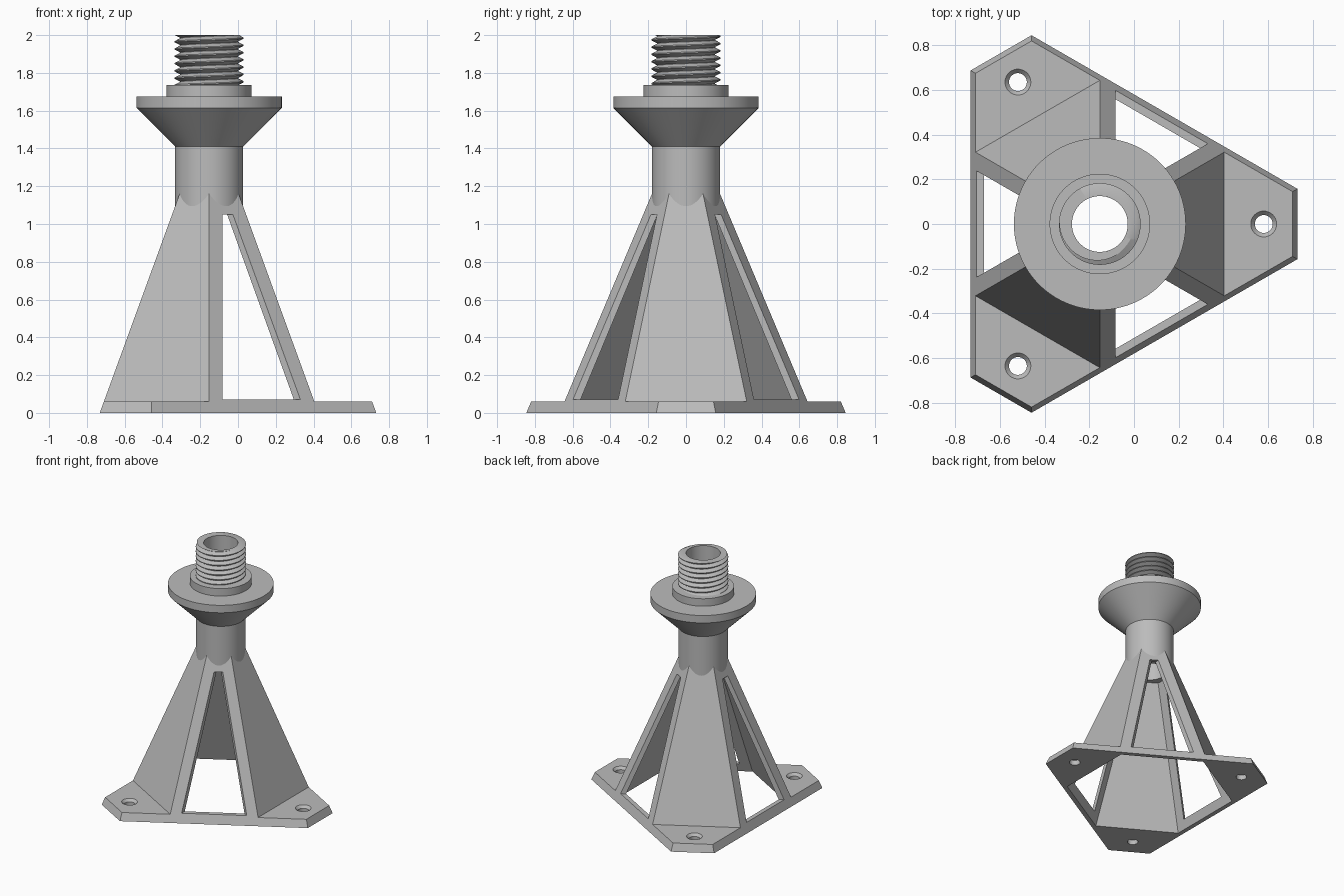
import bpy
import bmesh
from math import pi, cos, sin, tan, radians, sqrt

if "Cube" in bpy.data.objects:
    bpy.data.objects.remove(bpy.data.objects["Cube"])

AXIS_X = -0.153       # the vertical axis sits off the bounding-box centre
PLATE_TOP = 0.06
TOWER_TOP = 1.16
BORE = 0.125
THREAD_Z = 1.735
TOP = 2.0

grey = bpy.data.materials.new("grey plastic")
grey.use_nodes = True
grey.diffuse_color = (0.5, 0.5, 0.5, 1)
grey.node_tree.nodes["Principled BSDF"].inputs["Base Color"].default_value = (0.5, 0.5, 0.5, 1)


def make_object(name, bm, smooth=False):
    bmesh.ops.recalc_face_normals(bm, faces=bm.faces)
    mesh = bpy.data.meshes.new(name)
    bm.to_mesh(mesh)
    bm.free()
    obj = bpy.data.objects.new(name, mesh)
    obj.location.x = AXIS_X
    mesh.materials.append(grey)
    bpy.context.collection.objects.link(obj)
    if smooth:
        activate(obj)
        bpy.ops.object.shade_smooth_by_angle(angle=radians(30))
    return obj


def activate(obj):
    bpy.ops.object.select_all(action='DESELECT')
    obj.select_set(True)
    bpy.context.view_layer.objects.active = obj


def loft(name, sections):
    """Solid through stacked outlines, each given as (xy points, z)."""
    bm = bmesh.new()
    rings = [[bm.verts.new((x, y, z)) for x, y in pts] for pts, z in sections]
    n = len(rings[0])
    for low, high in zip(rings, rings[1:]):
        for i in range(n):
            j = (i + 1) % n
            bm.faces.new((low[i], low[j], high[j], high[i]))
    bm.faces.new(rings[0])
    bm.faces.new(rings[-1])
    return make_object(name, bm)


def turn(pts, angle):
    c, s = cos(angle), sin(angle)
    return [(x * c - y * s, x * s + y * c) for x, y in pts]


def circle(r, n, cx=0):
    return [(cx + r * cos(2 * pi * i / n), r * sin(2 * pi * i / n)) for i in range(n)]


def hexagon(apothem):
    return turn(circle(apothem / cos(pi / 6), 6), pi / 6)


def outer(z):
    return 0.579 - (0.579 - 0.156) * z / TOWER_TOP


def inner(z):
    return 0.544 - (0.544 - 0.126) * z / TOWER_TOP


def plate_outline(z):
    """Triangle with cut corners, its sides in line with the tower walls."""
    side, corner = outer(z), 0.885 - 0.366 * z
    half = (side - corner * 0.5) / cos(pi / 6)
    return [p for k in range(3)
            for p in turn([(corner, -half), (corner, half)], k * 2 * pi / 3)]


def cut(obj, cutter):
    cutter.hide_render = True
    mod = obj.modifiers.new("cut", 'BOOLEAN')
    mod.operation = 'DIFFERENCE'
    mod.solver = 'EXACT'
    mod.object = cutter
    activate(obj)
    bpy.ops.object.modifier_apply(modifier=mod.name)


# base plate and hollow six-sided tower
plate = loft("base_plate", [(plate_outline(z), z) for z in (0, PLATE_TOP)])
tower = loft("tower_legs", [(hexagon(outer(z)), z) for z in (PLATE_TOP, TOWER_TOP)])
hollow = loft("hollow_cutter", [(hexagon(inner(z)), z) for z in (-0.1, 1.2)])
cutters = [hollow]
cut(plate, hollow)
cut(tower, hollow)

# three windows and three countersunk screw holes
for k in range(3):
    a = k * 2 * pi / 3
    reach = 0.6 * tan(pi / 6)
    wedge = turn([(0.14, 0), (0.74, -reach), (0.74, reach)], a + pi / 3)
    window = loft("window_cutter", [(wedge, 0.07), (wedge, 1.05)])
    cut(tower, window)
    hole = [(turn(circle(r, 32, 0.734), a), z)
            for r, z in ((0.04, -0.1), (0.04, 0.04), (0.058, PLATE_TOP), (0.058, 0.1))]
    screw = loft("screw_cutter", hole)
    cut(plate, screw)
    cutters += [window, screw]

for c in cutters:
    bpy.data.objects.remove(c)

# column with flared collar, turned around the axis
profile = [(BORE, 1.06), (0.18, 1.06), (0.18, 1.41), (0.385, 1.615),
           (0.385, 1.675), (0.225, 1.675), (0.225, THREAD_Z), (BORE, THREAD_Z)]
bm = bmesh.new()
N = 96
rings = [[bm.verts.new((x, y, z)) for x, y in circle(r, N)] for r, z in profile]
for low, high in zip(rings, rings[1:] + rings[:1]):
    for i in range(N):
        j = (i + 1) % N
        bm.faces.new((low[i], low[j], high[j], high[i]))
make_object("column_and_collar", bm, smooth=True)

# screw thread: a tooth swept up a helix, trimmed flat at both ends
PITCH, SEG = 0.0385, 64
ROOT, CREST = 0.153, 0.183
tooth = [(ROOT, 0), (CREST, 0.4), (CREST, 0.55), (ROOT, 0.95), (ROOT, 1)]
bm = bmesh.new()
previous = None
for i in range(SEG * 11 + 1):
    a = 2 * pi * i / SEG
    z0 = THREAD_Z + PITCH * (i / SEG - 2)
    row = [bm.verts.new((r * cos(a), r * sin(a), z0 + t * PITCH)) for r, t in tooth]
    if previous:
        for p in range(len(tooth) - 1):
            bm.faces.new((previous[p], row[p], row[p + 1], previous[p + 1]))
    previous = row
bmesh.ops.remove_doubles(bm, verts=bm.verts, dist=0.0001)
for z, above in ((THREAD_Z, False), (TOP, True)):
    bmesh.ops.bisect_plane(bm, geom=bm.verts[:] + bm.edges[:] + bm.faces[:],
                           plane_co=(0, 0, z), plane_no=(0, 0, 1),
                           clear_outer=above, clear_inner=not above)
rim = [e for e in bm.edges if e.is_boundary
       and all(abs(v.co.z - TOP) < 0.0001 for v in e.verts)]

# bore wall and flat top ring of the threaded tube
low, high = [[bm.verts.new((x, y, z)) for x, y in circle(BORE, SEG)] for z in (THREAD_Z, TOP)]
for i in range(SEG):
    j = (i + 1) % SEG
    bm.faces.new((low[i], high[i], high[j], low[j]))
    rim.append(bm.edges.get((high[i], high[j])))
bmesh.ops.triangle_fill(bm, edges=rim, use_beauty=True, normal=(0, 0, 1))
make_object("threaded_tube", bm, smooth=True)
